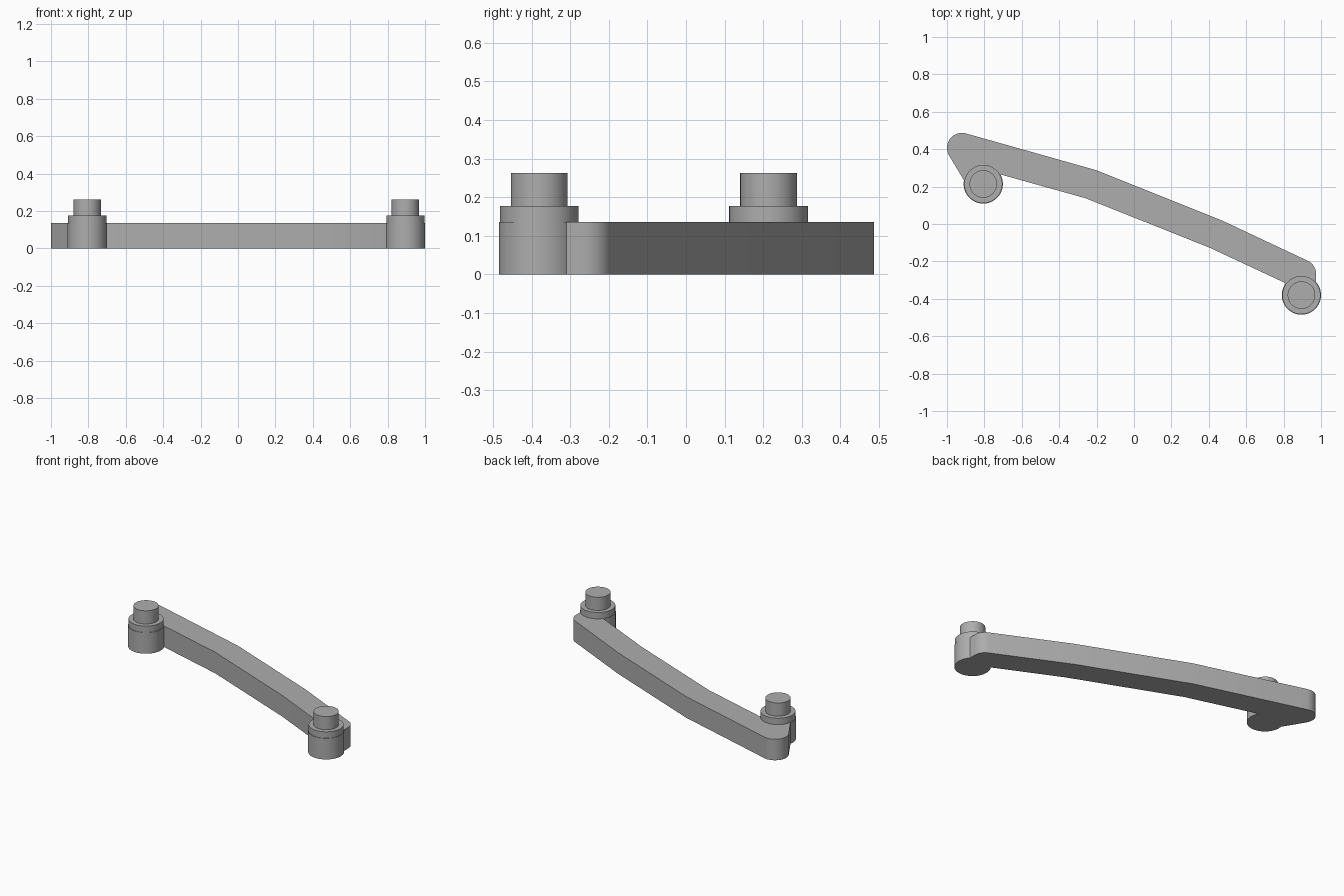
import bpy
import bmesh
from math import radians, cos, sin

cube = bpy.data.objects.get("Cube")
if cube:
    bpy.data.objects.remove(cube, do_unlink=True)

BAR_TOP, COLLAR_TOP, PIN_TOP = 0.136, 0.177, 0.262
BOSSES = {"right": (-0.806, 0.214), "left": (0.895, -0.38)}

GREY = (0.42, 0.42, 0.42, 1)
grey = bpy.data.materials.new("plain grey")
grey.use_nodes = True
grey.diffuse_color = GREY
grey.node_tree.nodes["Principled BSDF"].inputs["Base Color"].default_value = GREY


def prism(name, outline, bottom, top):
    """Extrude a closed outline straight up between two heights."""
    bm = bmesh.new()
    base = bm.faces.new([bm.verts.new((x, y, bottom)) for x, y in outline])
    up = bmesh.ops.extrude_face_region(bm, geom=[base], use_keep_orig=True)
    for item in up["geom"]:
        if isinstance(item, bmesh.types.BMVert):
            item.co.z = top
    bmesh.ops.recalc_face_normals(bm, faces=bm.faces)
    mesh = bpy.data.meshes.new(name)
    bm.to_mesh(mesh)
    bm.free()
    mesh.materials.append(grey)
    obj = bpy.data.objects.new(name, mesh)
    bpy.context.collection.objects.link(obj)
    bpy.ops.object.select_all(action="DESELECT")
    obj.select_set(True)
    bpy.context.view_layer.objects.active = obj
    bpy.ops.object.shade_smooth_by_angle(angle=radians(20))
    return obj


def arc(center, radius, start, end, steps):
    """Points on an arc, angles in degrees."""
    angles = [radians(start + (end - start) * i / steps) for i in range(steps + 1)]
    return [(center[0] + radius * cos(a), center[1] + radius * sin(a)) for a in angles]


def circle(center, radius):
    return arc(center, radius, 0, 360, 64)[:-1]


# Bent bar with rounded ends, its corners running into the two bosses
outline = [(-0.884, 0.192), BOSSES["right"], (-0.75, 0.275),
           (-0.26, 0.138), (0.405, -0.127), (0.85, -0.335), BOSSES["left"], (0.973, -0.33)]
outline += arc((0.898, -0.265), 0.075, 0, 65, 10)
outline += [(0.47, 0.019), (-0.203, 0.288)]
outline += arc((-0.92, 0.407), 0.08, 74, 211, 18)
prism("bar", outline, 0, BAR_TOP)

# Stepped boss at each end: body, collar and pin
for side, center in BOSSES.items():
    prism(side + "_boss", circle(center, 0.105), 0, BAR_TOP)
    prism(side + "_collar", circle(center, 0.102), BAR_TOP, COLLAR_TOP)
    prism(side + "_pin", circle(center, 0.0735), COLLAR_TOP, PIN_TOP)
